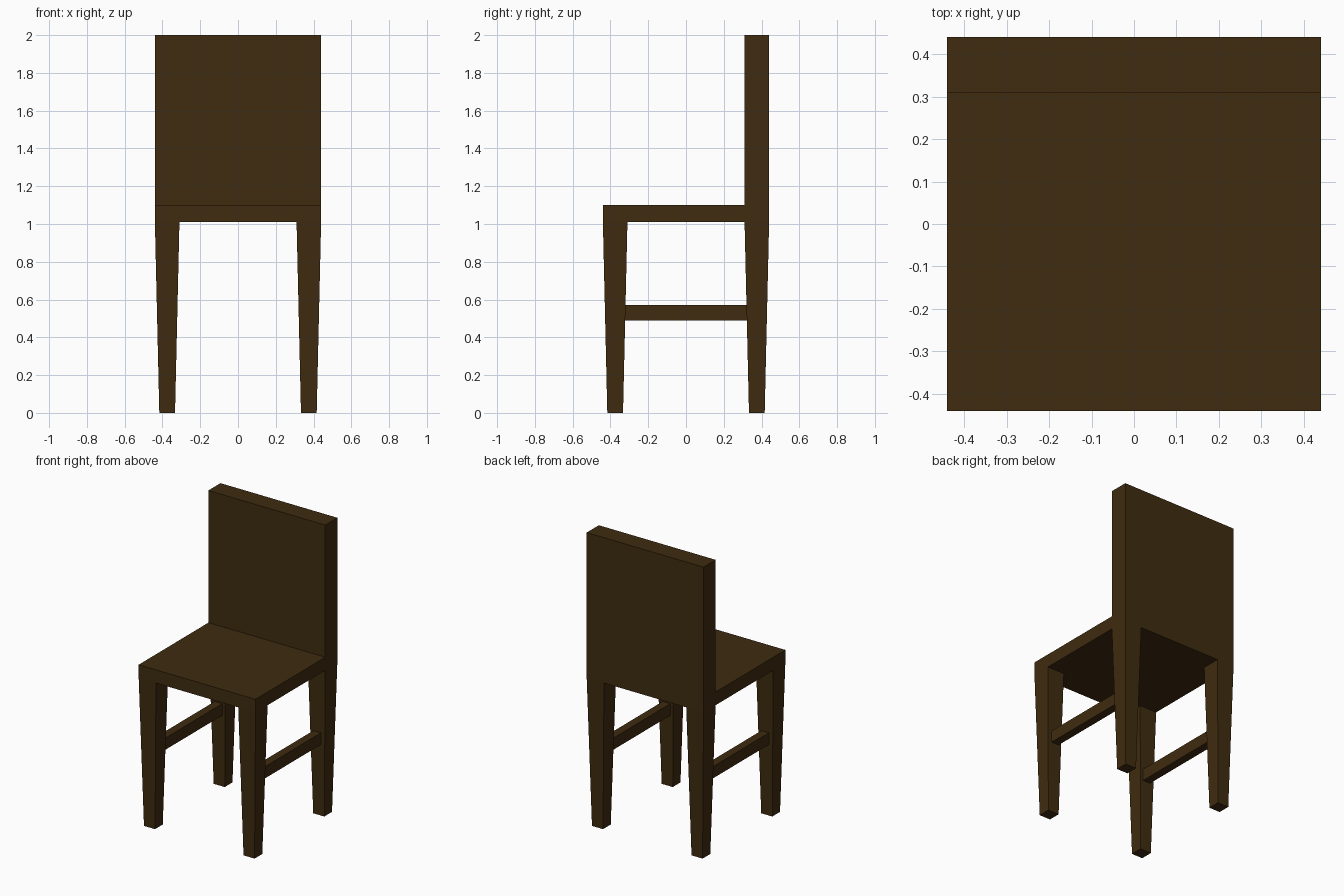
import bpy, bmesh
from mathutils import Vector

if "Cube" in bpy.data.objects:
    bpy.data.objects.remove(bpy.data.objects["Cube"])

wood = bpy.data.materials.new("dark_wood")
wood.diffuse_color = (0.05, 0.025, 0.005, 1)
wood.use_nodes = True
wood.node_tree.nodes["Principled BSDF"].inputs["Base Color"].default_value = wood.diffuse_color

HALF, INNER = 0.44, 0.31          # seat half width, inner edge of legs and back
SEAT_LOW, SEAT_TOP, HEIGHT = 1.01, 1.10, 2.0


def add_box(bm, lo, hi):
    lo, hi = Vector(lo), Vector(hi)
    verts = bmesh.ops.create_cube(bm, size=1)["verts"]
    for v in verts:
        v.co = (lo + hi) / 2 + v.co * (hi - lo)


def finish(bm, name):
    bmesh.ops.recalc_face_normals(bm, faces=bm.faces[:])
    mesh = bpy.data.meshes.new(name)
    bm.to_mesh(mesh)
    bm.free()
    mesh.materials.append(wood)
    bpy.context.collection.objects.link(bpy.data.objects.new(name, mesh))


def extrude(bm, faces):
    """Extrude a face region, drop the old faces and return the new vertices."""
    geom = bmesh.ops.extrude_face_region(bm, geom=faces)["geom"]
    old = [f for f in faces if f.is_valid]
    if old:
        bmesh.ops.delete(bm, geom=old, context='FACES')
    return [g for g in geom if isinstance(g, bmesh.types.BMVert)]


# Seat slab, cut along the inner edges of the legs
bm = bmesh.new()
add_box(bm, (-HALF, -HALF, SEAT_LOW), (HALF, HALF, SEAT_TOP))
for axis in ((1, 0, 0), (0, 1, 0)):
    for side in (-1, 1):
        bmesh.ops.bisect_plane(bm, geom=bm.verts[:] + bm.edges[:] + bm.faces[:],
                               plane_co=Vector(axis) * INNER * side, plane_no=axis)

# Backrest, raised from the rear strip of the seat
rear = [f for f in bm.faces if f.normal.z > 0.9 and f.calc_center_median().y > INNER]
for v in extrude(bm, rear):
    v.co.z = HEIGHT

# Tapered legs, pulled down from the four corners
for sx in (-1, 1):
    for sy in (-1, 1):
        corner = [f for f in bm.faces if f.normal.z < -0.9
                  and f.calc_center_median().z > 0.5
                  and f.calc_center_median().x * sx > INNER
                  and f.calc_center_median().y * sy > INNER]
        centre = Vector((0.375 * sx, 0.375 * sy, 0))
        for v in extrude(bm, corner):
            v.co = centre + Vector(((v.co.x - centre.x) * 0.64,
                                    (v.co.y - centre.y) * 0.64, 0))
finish(bm, "seat_back_and_legs")

# Side stretchers between front and rear legs
for side, name in ((-1, "left_stretcher"), (1, "right_stretcher")):
    bm = bmesh.new()
    x0, x1 = sorted((0.343 * side, 0.40 * side))
    add_box(bm, (x0, -0.33, 0.49), (x1, 0.33, 0.57))
    finish(bm, name)
